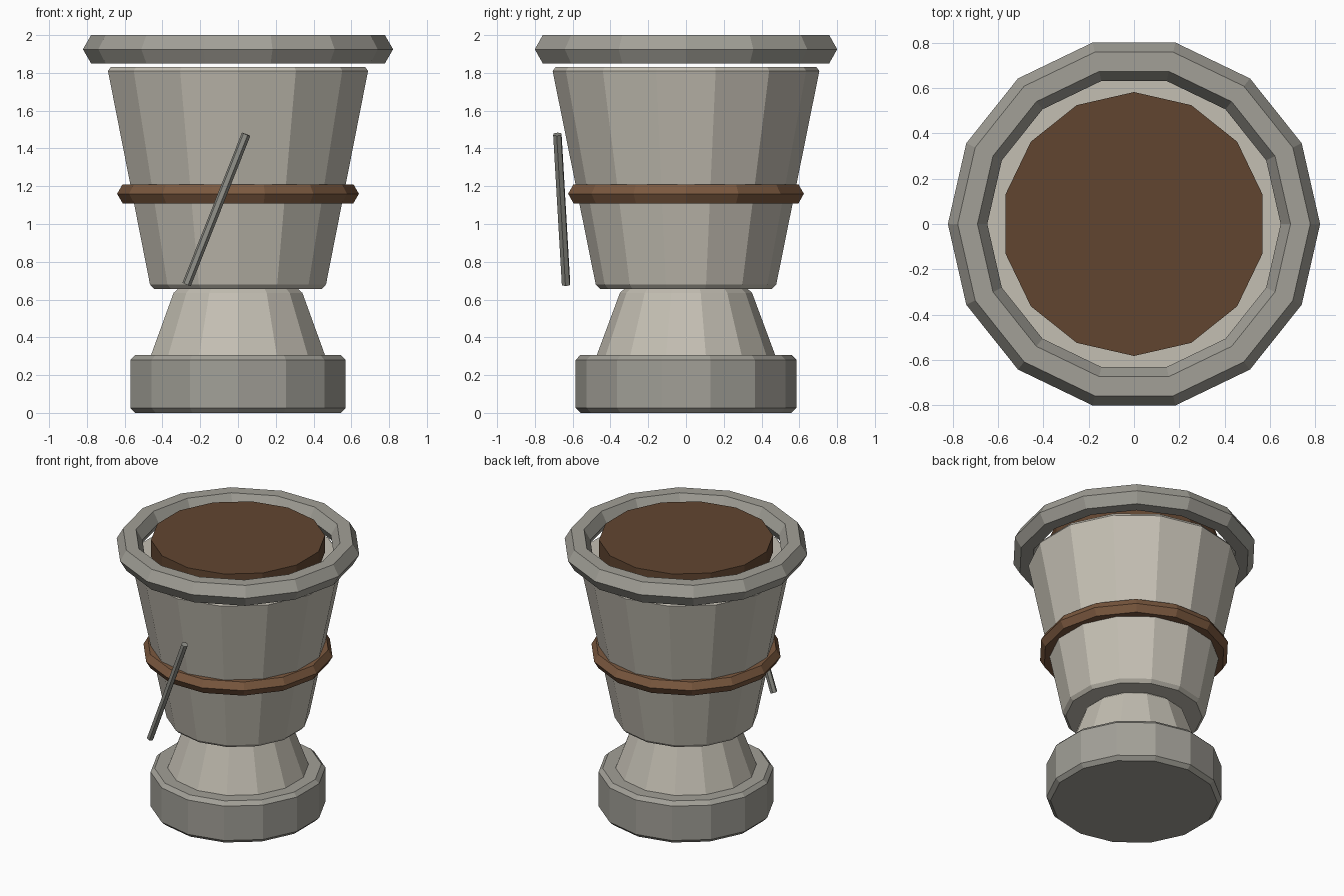
import bpy, bmesh
from math import sin, cos, pi, radians
from mathutils import Vector

if "Cube" in bpy.data.objects:
    bpy.data.objects.remove(bpy.data.objects["Cube"])

SIDES = 14


def material(name, rgb):
    m = bpy.data.materials.new(name)
    m.diffuse_color = (*rgb, 1)
    m.use_nodes = True
    m.node_tree.nodes["Principled BSDF"].inputs["Base Color"].default_value = m.diffuse_color
    return m


pale_stone = material("pale_stone", (0.55, 0.52, 0.45))
grey_stone = material("grey_stone", (0.36, 0.35, 0.31))
copper = material("copper_brown", (0.20, 0.10, 0.05))
soil_brown = material("soil_brown", (0.12, 0.06, 0.03))
metal = material("dark_metal", (0.28, 0.28, 0.25))


def lathe(name, profile, mat, start=pi / 2, sides=SIDES, ring=False):
    """Turn an (r, z) profile round z; capped at both ends, or closed as a ring."""
    bm = bmesh.new()
    loops = []
    for r, z in profile:
        loops.append([bm.verts.new((r * cos(start + 2 * pi * i / sides),
                                    r * sin(start + 2 * pi * i / sides), z))
                      for i in range(sides)])
    pairs = list(zip(loops, loops[1:]))
    if ring:
        pairs.append((loops[-1], loops[0]))
    else:
        bm.faces.new(loops[0])
        bm.faces.new(loops[-1])
    for a, b in pairs:
        for i in range(sides):
            j = (i + 1) % sides
            bm.faces.new((a[i], a[j], b[j], b[i]))
    bmesh.ops.recalc_face_normals(bm, faces=bm.faces)
    mesh = bpy.data.meshes.new(name)
    bm.to_mesh(mesh)
    bm.free()
    mesh.materials.append(mat)
    obj = bpy.data.objects.new(name, mesh)
    bpy.context.collection.objects.link(obj)
    return obj


def hex_ring(name, major, minor, z, mat):
    """Torus with a six-sided section and a corner pointing along x."""
    section = [(major + minor * cos(k * pi / 3), z + minor * sin(k * pi / 3))
               for k in range(6)]
    return lathe(name, section, mat, start=0, ring=True)


# Foot, stem and bowl, with small bevels
lathe("foot", [(0.558, 0), (0.585, 0.027), (0.585, 0.28), (0.558, 0.307)], grey_stone)
lathe("stem", [(0.48, 0.285), (0.35, 0.635), (0.318, 0.665)], pale_stone)
lathe("bowl", [(0.456, 0.657), (0.478, 0.68), (0.706, 1.81), (0.69, 1.832)], pale_stone)

# Rim and decorative band
hex_ring("rim", 0.734, 0.087, 1.925, grey_stone)
hex_ring("band", 0.582, 0.058, 1.16, copper)

# Soil disc inside the rim
lathe("soil", [(0.582, 1.865), (0.582, 1.99)], soil_brown)

# Leaning rod in front of the bowl
low, high = Vector((-0.272, -0.635, 0.68)), Vector((0.043, -0.681, 1.475))
axis = high - low
rod = lathe("rod", [(0.024, -axis.length / 2), (0.024, axis.length / 2)], metal, sides=6)
rod.location = (low + high) / 2
rod.rotation_euler = axis.to_track_quat('Z', 'Y').to_euler()
